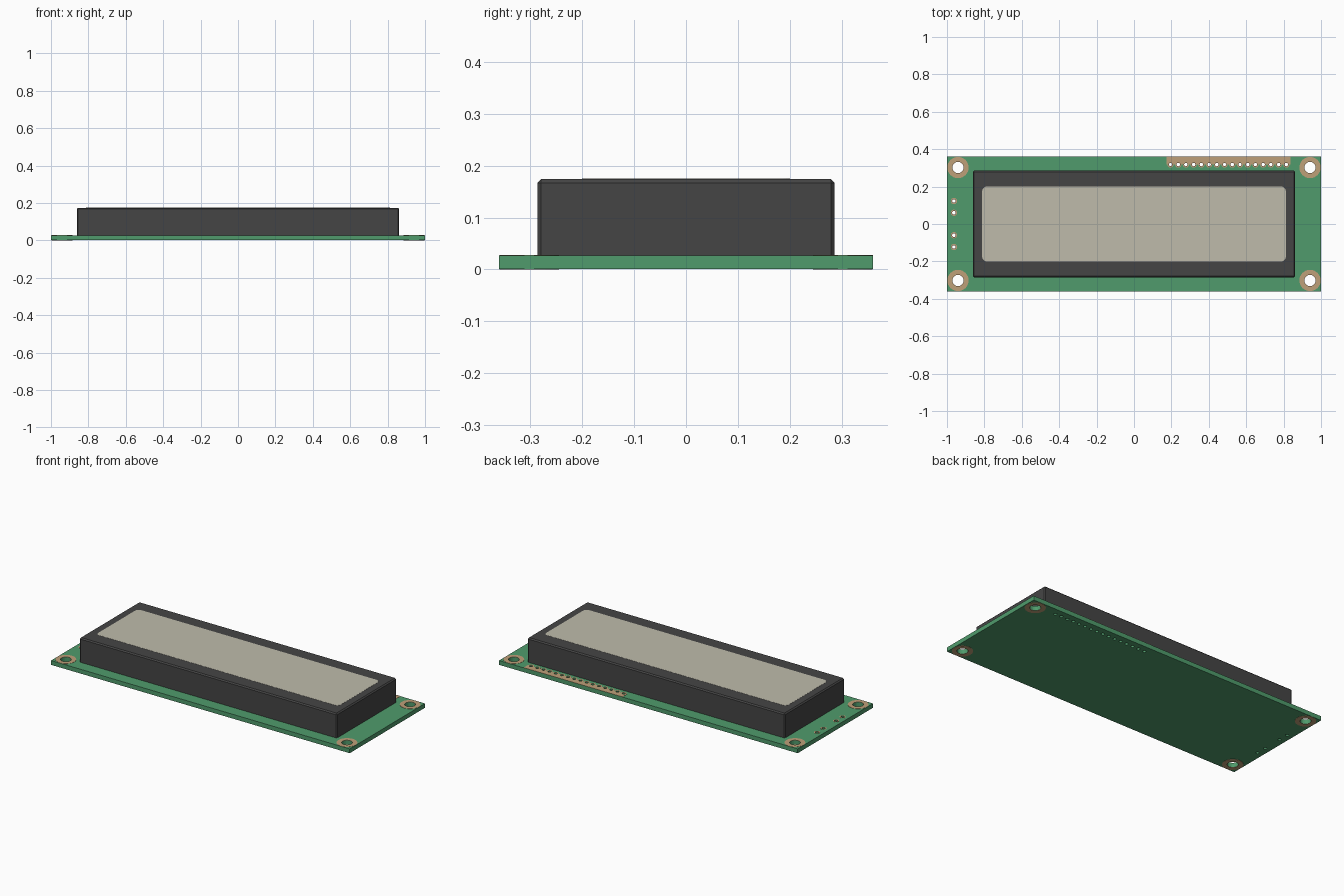
import bpy, bmesh
from math import sin, cos, pi

cube = bpy.data.objects.get("Cube")
if cube:
    bpy.data.objects.remove(cube, do_unlink=True)


def material(name, rgb):
    m = bpy.data.materials.new(name)
    m.use_nodes = True
    m.diffuse_color = (*rgb, 1)
    bsdf = m.node_tree.nodes["Principled BSDF"]
    bsdf.inputs["Base Color"].default_value = (*rgb, 1)
    bsdf.inputs["Roughness"].default_value = 0.6
    return m


GREEN = material("board green", (0.08, 0.33, 0.15))
COPPER = material("pad tan", (0.52, 0.35, 0.19))
BLACK = material("bezel charcoal", (0.06, 0.06, 0.06))
SCREEN = material("screen grey beige", (0.52, 0.50, 0.41))


def arc(x, y, r, start=0, sweep=2 * pi, n=24):
    """Points along an arc; a full circle leaves out the repeated end."""
    count = n if sweep == 2 * pi else n + 1
    return [(x + r * cos(start + sweep * i / n), y + r * sin(start + sweep * i / n))
            for i in range(count)]


def rect(x0, y0, x1, y1):
    return [(x0, y0), (x1, y0), (x1, y1), (x0, y1)]


def rounded_rect(hx, hy, r):
    pts = []
    for i, (sx, sy) in enumerate([(1, 1), (-1, 1), (-1, -1), (1, -1)]):
        pts += arc(sx * (hx - r), sy * (hy - r), r, i * pi / 2, pi / 2, 6)
    return pts


def plate(name, loops, z0, z1, mat):
    """Flat plate: the first loop is the outline, the others are holes."""
    bm = bmesh.new()
    edges = []
    for loop in loops:
        vs = [bm.verts.new((x, y, z0)) for x, y in loop]
        edges += [bm.edges.new((vs[i - 1], vs[i])) for i in range(len(vs))]
    bmesh.ops.triangle_fill(bm, edges=edges, use_beauty=True)
    ext = bmesh.ops.extrude_face_region(bm, geom=bm.faces[:], use_keep_orig=True)
    top = [v for v in ext["geom"] if isinstance(v, bmesh.types.BMVert)]
    bmesh.ops.translate(bm, verts=top, vec=(0, 0, z1 - z0))
    bmesh.ops.recalc_face_normals(bm, faces=bm.faces[:])
    me = bpy.data.meshes.new(name)
    bm.to_mesh(me)
    bm.free()
    me.materials.append(mat)
    ob = bpy.data.objects.new(name, me)
    bpy.context.collection.objects.link(ob)
    return ob


# Layout
PAD_T = 0.001
TOP = 0.027
HOLE, PAD = 0.0095, 0.017
mounts = [(sx * 0.941, sy * 0.302) for sx in (-1, 1) for sy in (-1, 1)]
pins = [(0.195 + 0.0413 * i, 0.318) for i in range(16)]
side_pins = [(-0.963, y) for y in (-0.123, -0.06, 0.06, 0.123)]

# Circuit board with drilled holes
holes = [arc(x, y, 0.03) for x, y in mounts]
holes += [arc(x, y, HOLE, n=12) for x, y in pins + side_pins]
plate("circuit_board", [rect(-1, -0.36, 1, 0.36)] + holes, PAD_T, TOP, GREEN)

# Mounting rings on both faces
for x, y in mounts:
    side = ("back" if y > 0 else "front") + ("_left" if x > 0 else "_right")
    ring = [arc(x, y, 0.057, n=32), arc(x, y, 0.03)]
    plate("mount_ring_top_" + side, ring, TOP, TOP + PAD_T, COPPER)
    plate("mount_ring_bottom_" + side, ring, 0, PAD_T, COPPER)

# Header strip with a scalloped inner edge
outline = [(0.836, 0.36), (0.174, 0.36), (0.174, 0.318)]
for x, y in pins:
    outline += arc(x, y, PAD, pi, pi, 10)
outline.append((0.836, 0.318))
plate("header_pad_strip", [outline] + [arc(x, y, HOLE, n=12) for x, y in pins],
      TOP, TOP + PAD_T, COPPER)

# Small pads on the right edge
for i, (x, y) in enumerate(side_pins):
    plate(f"side_pad_{i + 1}", [arc(x, y, PAD, n=16), arc(x, y, HOLE, n=12)],
          TOP, TOP + PAD_T, COPPER)

# Display bezel, chamfered on all but its lower edges
bezel = plate("display_bezel", [rect(-0.862, -0.286, 0.862, 0.286)], TOP, 0.174, BLACK)
bm = bmesh.new()
bm.from_mesh(bezel.data)
bmesh.ops.dissolve_limit(bm, angle_limit=0.01, verts=bm.verts[:], edges=bm.edges[:])
raised = [e for e in bm.edges if max(v.co.z for v in e.verts) > 0.1]
bmesh.ops.bevel(bm, geom=raised, offset=0.007, segments=1, affect='EDGES')
bm.to_mesh(bezel.data)
bm.free()

# Screen panel
plate("screen", [rounded_rect(0.812, 0.2, 0.025)], 0.17, 0.1748, SCREEN)
